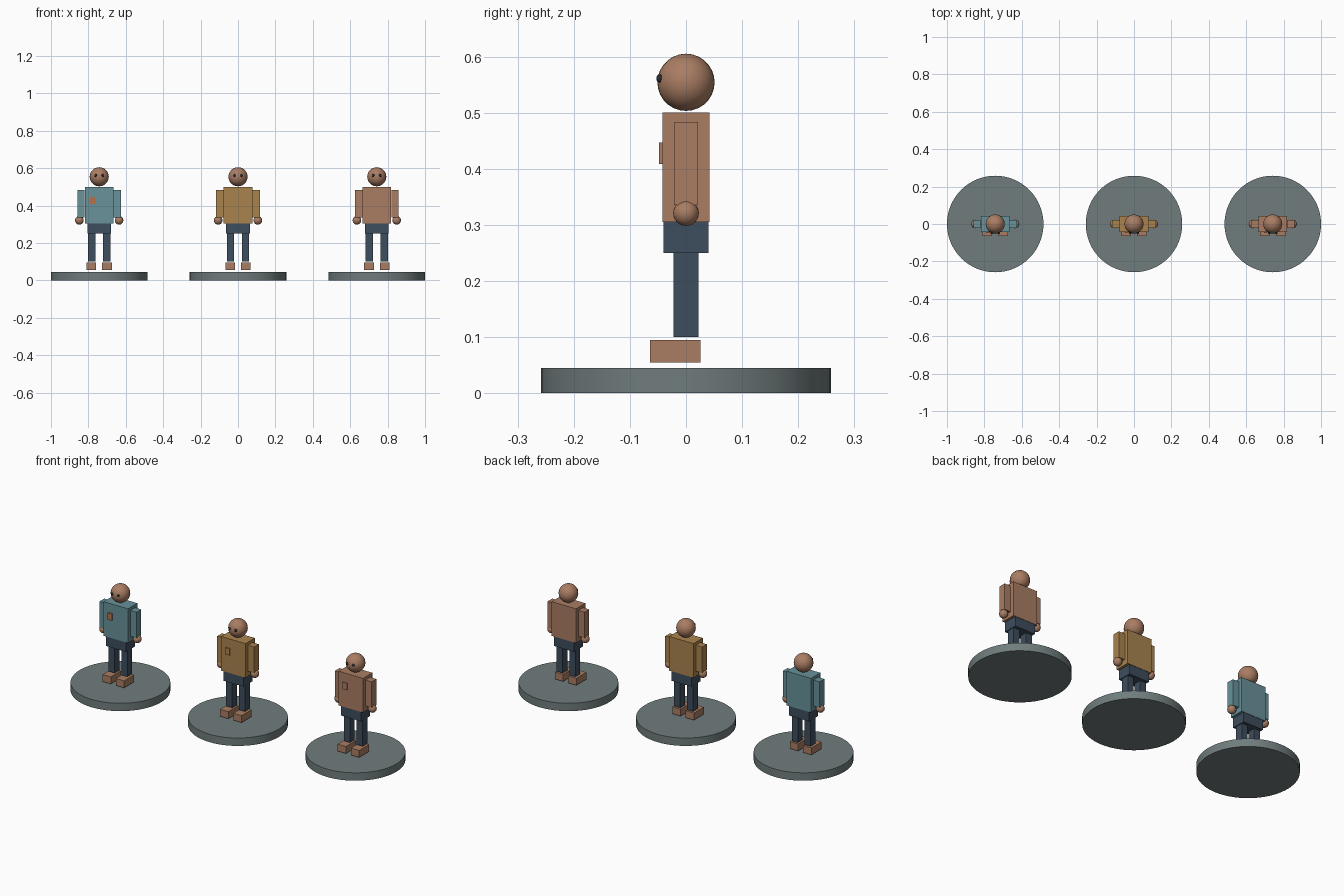
import bpy
import math

if "Cube" in bpy.data.objects:
    bpy.data.objects.remove(bpy.data.objects["Cube"])


def material(name, rgb):
    m = bpy.data.materials.new(name)
    m.diffuse_color = (*rgb, 1.0)
    m.use_nodes = True
    m.node_tree.nodes["Principled BSDF"].inputs["Base Color"].default_value = m.diffuse_color
    return m


TAN = material("tan", (0.40, 0.205, 0.125))
BLUE = material("dusty blue", (0.138, 0.287, 0.323))
OCHRE = material("ochre", (0.40, 0.231, 0.078))
NAVY = material("navy", (0.048, 0.074, 0.109))
SLATE = material("slate", (0.162, 0.202, 0.205))
BLACK = material("near black", (0.021, 0.026, 0.034))
RUST = material("rust", (0.47, 0.16, 0.07))


def finish(name, mat, smooth=False):
    ob = bpy.context.object
    ob.name = name
    ob.data.materials.append(mat)
    if smooth:
        bpy.ops.object.shade_smooth_by_angle(angle=math.radians(40))
    return ob


def box(name, mat, x, y, z):
    """Box from (min, max) ranges on each axis."""
    bpy.ops.mesh.primitive_cube_add(size=1, location=[sum(r) / 2 for r in (x, y, z)])
    bpy.context.object.scale = [r[1] - r[0] for r in (x, y, z)]
    bpy.ops.object.transform_apply(location=False, rotation=False, scale=True)
    finish(name, mat)


def ball(name, mat, loc, scale, segments=24, rings=14):
    bpy.ops.mesh.primitive_uv_sphere_add(segments=segments, ring_count=rings,
                                         radius=1, location=loc)
    bpy.context.object.scale = scale
    bpy.ops.object.transform_apply(location=False, rotation=False, scale=True)
    finish(name, mat, True)


def figure(cx, shirt, badge):
    # Round stand
    bpy.ops.mesh.primitive_cylinder_add(vertices=64, radius=0.258, depth=0.045,
                                        location=(cx, 0, 0.0225))
    finish("stand", SLATE, True)

    # Body and head
    box("hips", NAVY, (cx - 0.063, cx + 0.063), (-0.04, 0.04), (0.25, 0.305))
    box("torso", shirt, (cx - 0.077, cx + 0.077), (-0.042, 0.042), (0.305, 0.5))
    box("chest_badge", badge, (cx - 0.048, cx - 0.021), (-0.048, -0.041), (0.408, 0.447))
    ball("head", TAN, (cx, 0, 0.554), (0.051,) * 3)

    # Paired limbs and eyes
    for s, side in ((-1, "left"), (1, "right")):
        def span(centre, half):
            return (cx + s * centre - half, cx + s * centre + half)
        box(side + "_foot", TAN, span(0.042, 0.026), (-0.064, 0.026), (0.055, 0.095))
        box(side + "_leg", NAVY, span(0.040, 0.019), (-0.022, 0.022), (0.10, 0.25))
        box(side + "_arm", shirt, span(0.097, 0.0195), (-0.021, 0.021), (0.335, 0.483))
        ball(side + "_hand", TAN, (cx + s * 0.106, 0, 0.321), (0.023,) * 3, 20, 12)
        ball(side + "_eye", BLACK, (cx + s * 0.019, -0.047, 0.561),
             (0.0075, 0.006, 0.0075), 12, 8)


# Three figures in a row
figure(-0.742, BLUE, RUST)
figure(0.0, OCHRE, OCHRE)
figure(0.742, TAN, TAN)
